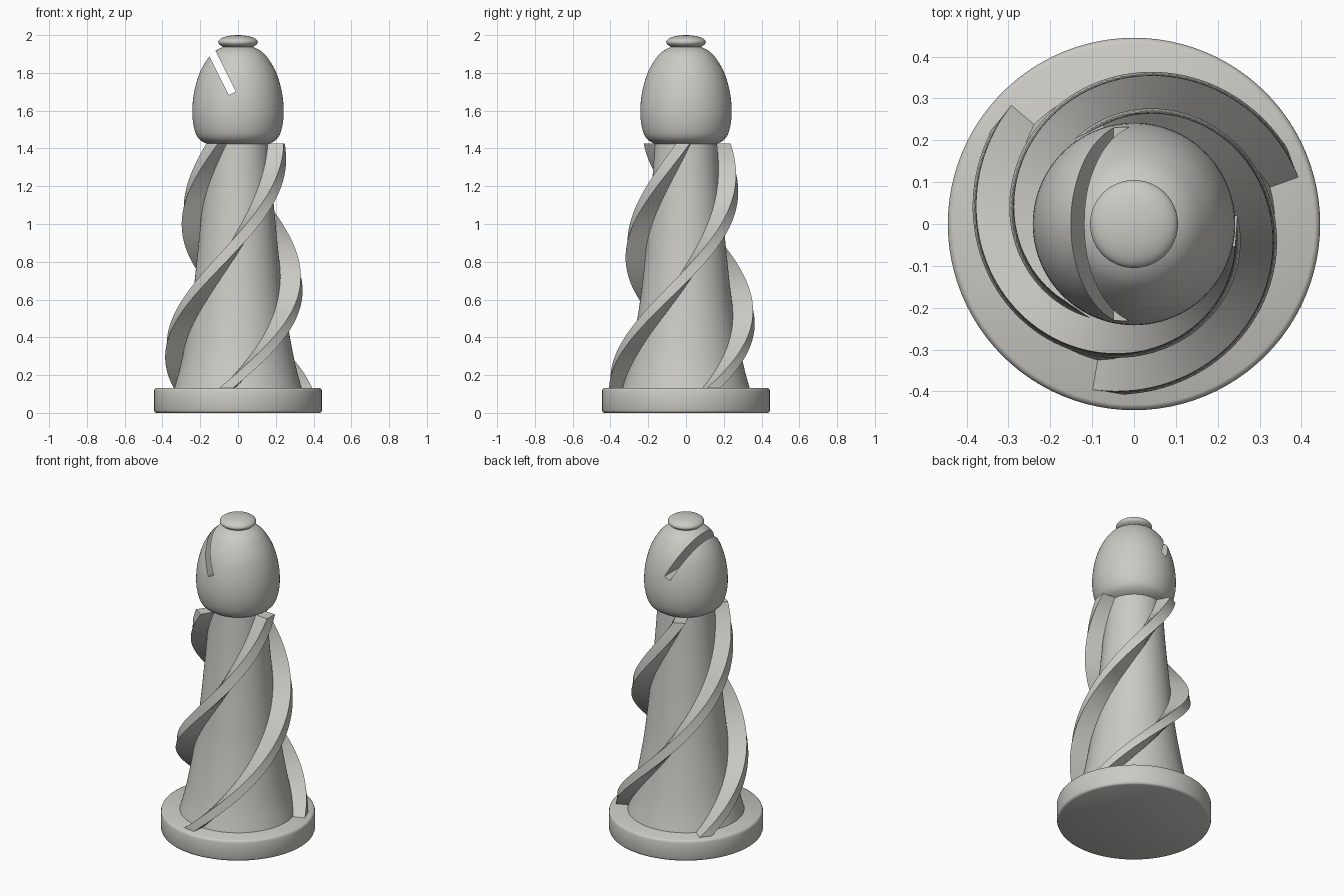
import bpy, bmesh, math
from mathutils import Vector

if "Cube" in bpy.data.objects:
    bpy.data.objects.remove(bpy.data.objects["Cube"])

stone = bpy.data.materials.new("warm_grey")
stone.diffuse_color = (0.60, 0.59, 0.55, 1)
stone.use_nodes = True
stone.node_tree.nodes["Principled BSDF"].inputs["Base Color"].default_value = stone.diffuse_color


def make(name, verts, faces):
    me = bpy.data.meshes.new(name)
    me.from_pydata(verts, [], faces)
    bm = bmesh.new()
    bm.from_mesh(me)
    bmesh.ops.recalc_face_normals(bm, faces=bm.faces)
    bm.to_mesh(me)
    bm.free()
    me.materials.append(stone)
    ob = bpy.data.objects.new(name, me)
    bpy.context.collection.objects.link(ob)
    return ob


def smooth(ob, angle=35):
    bpy.ops.object.select_all(action='DESELECT')
    ob.select_set(True)
    bpy.context.view_layer.objects.active = ob
    bpy.ops.object.shade_smooth_by_angle(angle=math.radians(angle))


def refine(pts, n=4):
    # Catmull-Rom subdivision of a (radius, z) profile
    p = [Vector(q) for q in pts]
    p = [2 * p[0] - p[1]] + p + [2 * p[-1] - p[-2]]
    out = []
    for i in range(1, len(p) - 2):
        a, b, c, d = p[i - 1:i + 3]
        for k in range(n):
            t = k / n
            out.append(0.5 * (2 * b + (c - a) * t + (2 * a - 5 * b + 4 * c - d) * t * t
                              + (3 * b - a - 3 * c + d) * t ** 3))
    return out + [p[-2]]


def lathe(name, profile, seg=96):
    verts, faces = [], []
    for r, z in profile:
        for i in range(seg):
            a = 2 * math.pi * i / seg
            verts.append((r * math.cos(a), r * math.sin(a), z))
    n = len(profile)
    for j in range(n - 1):
        for i in range(seg):
            k = (i + 1) % seg
            faces.append((j * seg + i, j * seg + k, (j + 1) * seg + k, (j + 1) * seg + i))
    faces.append(tuple(reversed(range(seg))))
    faces.append(tuple(range((n - 1) * seg, n * seg)))
    return make(name, verts, faces)


# Base disc with softened rims
smooth(lathe("base", [(0.433, 0), (0.441, 0.004), (0.445, 0.014), (0.445, 0.116),
                      (0.441, 0.127), (0.432, 0.132)]), 50)

# Concave tapering body
smooth(lathe("body", refine([(0.34, 0.12), (0.305, 0.25), (0.275, 0.4), (0.242, 0.6), (0.219, 0.8),
                             (0.199, 1.0), (0.181, 1.2), (0.163, 1.45)])))

# Egg-shaped head
head = lathe("head", refine([(0.12, 1.412), (0.168, 1.425), (0.213, 1.458), (0.235, 1.52),
                             (0.242, 1.60), (0.232, 1.70), (0.203, 1.80), (0.157, 1.88),
                             (0.115, 1.92), (0.06, 1.945)]))

# Slanted slit cut right through the head
lo, d = Vector((-0.03, 0, 1.692)), Vector((-0.1, 0, 0.2)).normalized()
side = Vector((d.z, 0, -d.x)) * 0.021
corners = [lo - side, lo + side, lo + side + d * 0.5, lo - side + d * 0.5]
cutter = make("slit_cutter", [c + Vector((0, y, 0)) for y in (-0.5, 0.5) for c in corners],
              [(0, 1, 2, 3), (7, 6, 5, 4), (0, 4, 5, 1), (1, 5, 6, 2), (2, 6, 7, 3), (3, 7, 4, 0)])
cutter.hide_render = True
mod = head.modifiers.new("slit", 'BOOLEAN')
mod.operation, mod.solver, mod.object = 'DIFFERENCE', 'EXACT', cutter
bpy.context.view_layer.objects.active = head
bpy.ops.object.modifier_apply(modifier=mod.name)
bpy.data.objects.remove(cutter)
smooth(head)

# Flattened knob on top
smooth(lathe("knob", [(max(0.002, 0.105 * math.cos(t)), 1.963 + 0.037 * math.sin(t))
                      for t in [math.pi * (k / 24 - 0.5) for k in range(25)]]))

# Three helical fins wrapping the body
STEPS, Z0, Z1, HALF = 72, 0.125, 1.425, 0.037
for f in range(3):
    verts, faces = [], []
    for s in range(STEPS + 1):
        t = s / STEPS
        a = math.radians(20 + 120 * f + 216 * t)
        out = Vector((math.cos(a), math.sin(a), 0))
        tan = Vector((-math.sin(a), math.cos(a), 0))
        r_out = 0.409 - 0.161 * t
        r_in = 0.22 - 0.10 * t
        up = Vector((0, 0, Z0 + (Z1 - Z0) * t))
        for r, w in ((r_in, -HALF), (r_out, -HALF), (r_out, HALF), (r_in, HALF)):
            verts.append(out * math.sqrt(r * r - w * w) + tan * w + up)
    for s in range(STEPS):
        for k in range(4):
            m = (k + 1) % 4
            faces.append((4 * s + k, 4 * s + m, 4 * s + 4 + m, 4 * s + 4 + k))
    faces += [(3, 2, 1, 0), tuple(4 * STEPS + k for k in range(4))]
    smooth(make("spiral_fin_%d" % (f + 1), verts, faces))
